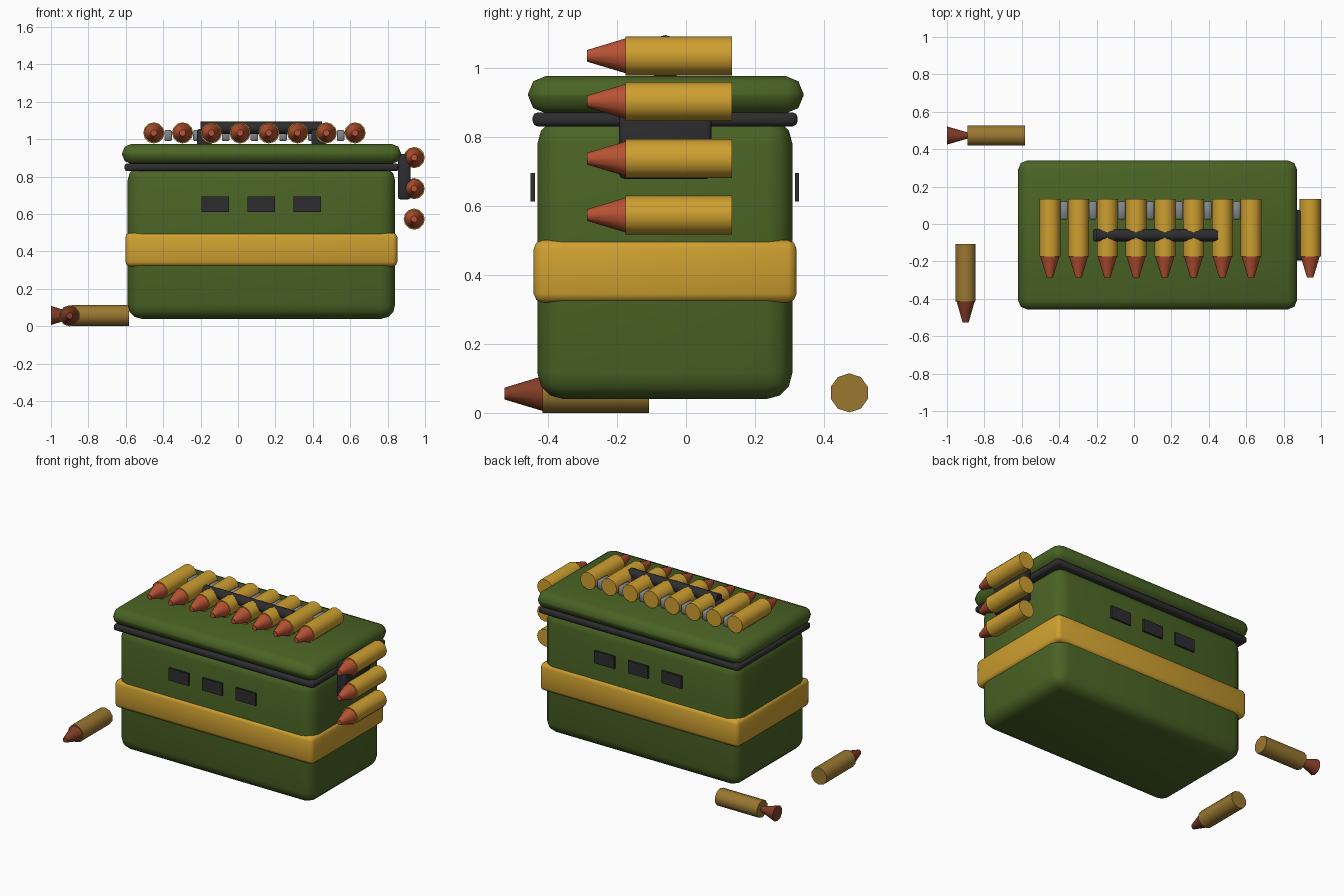
import bpy, math
from mathutils import Matrix, Vector

if "Cube" in bpy.data.objects:
    bpy.data.objects.remove(bpy.data.objects["Cube"])


def mat(name, rgb):
    m = bpy.data.materials.new(name)
    m.diffuse_color = (*rgb, 1)
    m.use_nodes = True
    m.node_tree.nodes["Principled BSDF"].inputs["Base Color"].default_value = m.diffuse_color
    return m


GREEN = mat("olive green", (0.068, 0.125, 0.018))
BRASS = mat("brass", (0.62, 0.35, 0.03))
COPPER = mat("copper", (0.48, 0.085, 0.033))
OLD_BRASS = mat("dull brass", (0.32, 0.185, 0.03))
OLD_COPPER = mat("dull copper", (0.23, 0.047, 0.02))
BLACK = mat("black rubber", (0.026, 0.026, 0.029))
STEEL = mat("steel", (0.22, 0.24, 0.26))


def smooth(ob):
    bpy.ops.object.select_all(action='DESELECT')
    ob.select_set(True)
    bpy.context.view_layer.objects.active = ob
    bpy.ops.object.shade_smooth_by_angle(angle=math.radians(50))


def box(name, lo, hi, m, bevel=0, seg=2):
    lo, hi = Vector(lo), Vector(hi)
    bpy.ops.mesh.primitive_cube_add(size=1)
    ob = bpy.context.object
    ob.name = name
    ob.data.transform(Matrix.Translation((lo + hi) / 2) @ Matrix.Diagonal((*(hi - lo), 1)))
    ob.data.materials.append(m)
    if bevel:
        b = ob.modifiers.new("bevel", 'BEVEL')
        b.width, b.segments, b.limit_method = bevel, seg, 'NONE'
        bpy.ops.object.modifier_apply(modifier="bevel")
        smooth(ob)
    return ob


def rod(name, a, b, r1, r2, m, sides):
    # tapered cylinder from a to b
    a, b = Vector(a), Vector(b)
    d = b - a
    bpy.ops.mesh.primitive_cone_add(vertices=sides, radius1=r1, radius2=r2, depth=d.length)
    ob = bpy.context.object
    ob.name = name
    rot = d.to_track_quat('Z', 'Y').to_matrix().to_4x4()
    ob.data.transform(Matrix.Translation((a + b) / 2) @ rot)
    ob.data.materials.append(m)
    smooth(ob)
    return ob


def round_(name, back, direction, case_m, tip_m, flipped=False, sides=12, r=0.0565):
    # one cartridge: case plus tapered tip
    back, d = Vector(back), Vector(direction)
    neck, end = back + d * 0.308, back + d * 0.419
    rod(name + "_case", back, neck, r, r, case_m, sides)
    radii = (0.017, 0.051) if flipped else (0.051, 0.017)
    rod(name + "_tip", neck - d * 0.002, end, *radii, tip_m, sides)


# main box, strap, seal and lid
box("box_body", (-0.59, -0.43, 0.04), (0.84, 0.308, 0.855), GREEN, 0.075, 3)
box("strap", (-0.602, -0.441, 0.32), (0.852, 0.32, 0.5), BRASS, 0.025)
box("lid_seal", (-0.607, -0.444, 0.83), (0.86, 0.323, 0.87), BLACK, 0.014)
box("lid", (-0.62, -0.457, 0.868), (0.872, 0.34, 0.975), GREEN, 0.05)

# plates on front and back
for i in range(3):
    x = 0.125 + (i - 1) * 0.246
    box("front_plate", (x - 0.073, -0.45, 0.612), (x + 0.073, -0.438, 0.694), BLACK)
    box("back_plate", (x - 0.073, 0.315, 0.612), (x + 0.073, 0.327, 0.694), BLACK)

# carry handle
rod("handle_bar", (-0.2, -0.06, 1.061), (0.45, -0.06, 1.061), 0.033, 0.033, BLACK, 12)
for x in (-0.18, 0.43):
    box("handle_post", (x - 0.038, -0.093, 0.965), (x + 0.038, -0.027, 1.055), BLACK, 0.01)

# side latch
box("latch", (0.855, -0.194, 0.678), (0.922, 0.074, 0.92), BLACK, 0.014)

# belt of rounds on the lid with links between
for i in range(8):
    x = -0.45 + i * 0.1537
    round_("belt_round", (x, 0.133, 1.034), (0, -1, 0), BRASS, COPPER)
    if i < 7:
        c = x + 0.0768
        box("belt_link", (c - 0.02, 0.025, 0.99), (c + 0.02, 0.12, 1.05), STEEL, 0.006, 1)

# rounds hanging over the side
for z in (0.902, 0.736, 0.573):
    round_("side_round", (0.942, 0.133, z), (0, -1, 0), BRASS, COPPER)

# loose rounds on the ground
round_("loose_round_a", (-0.9, -0.107, 0.056), (0, -1, 0), OLD_BRASS, OLD_COPPER, sides=10)
round_("loose_round_b", (-0.582, 0.473, 0.058), (-1, 0, 0), OLD_BRASS, OLD_COPPER, True, 10)
